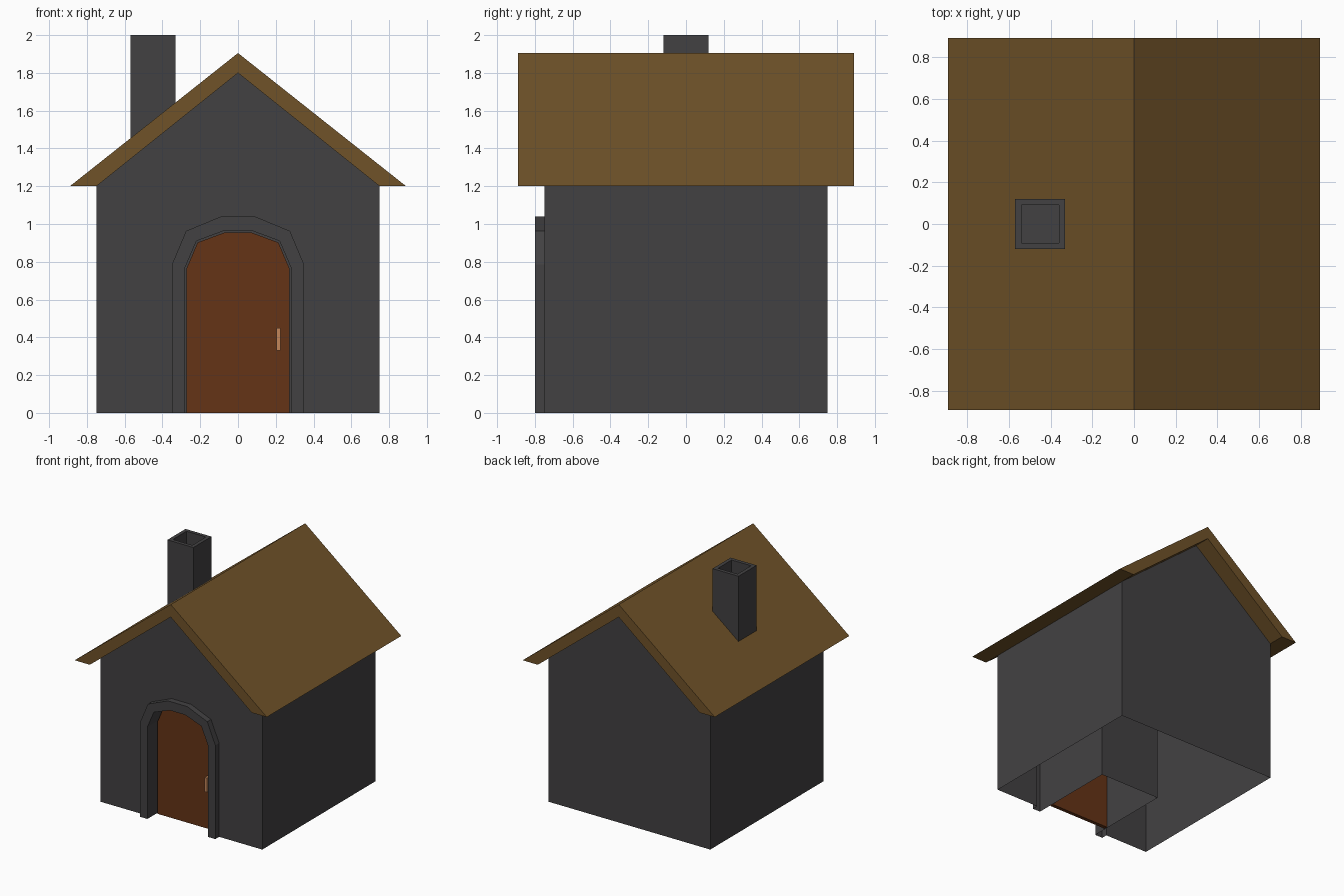
import bpy
import bmesh

if "Cube" in bpy.data.objects:
    bpy.data.objects.remove(bpy.data.objects["Cube"])


def material(name, rgb):
    m = bpy.data.materials.new(name)
    m.diffuse_color = (*rgb, 1)
    m.use_nodes = True
    m.node_tree.nodes["Principled BSDF"].inputs["Base Color"].default_value = m.diffuse_color
    return m


STONE = material("stone_grey", (0.055, 0.053, 0.055))
ROOF = material("roof_brown", (0.16, 0.085, 0.022))
WOOD = material("door_wood", (0.13, 0.033, 0.008))
COPPER = material("copper", (0.55, 0.24, 0.1))


def finish(bm, name, mat):
    bmesh.ops.recalc_face_normals(bm, faces=bm.faces[:])
    mesh = bpy.data.meshes.new(name)
    bm.to_mesh(mesh)
    bm.free()
    mesh.materials.append(mat)
    obj = bpy.data.objects.new(name, mesh)
    bpy.context.collection.objects.link(obj)
    return obj


def row(bm, profile, y):
    """Place an x-z profile at depth y."""
    return [bm.verts.new((x, y, z)) for x, z in profile]


def strip(bm, a, b, closed=False):
    """Join two equal rows of vertices with quads."""
    n = len(a)
    for i in range(n if closed else n - 1):
        j = (i + 1) % n
        bm.faces.new((a[i], a[j], b[j], b[i]))


def mirrored(half):
    """Complete a left half profile with its mirror image."""
    return half + [(-x, z) for x, z in reversed(half) if x != 0]


def prism(name, profile, y0, y1, mat):
    bm = bmesh.new()
    a, b = row(bm, profile, y0), row(bm, profile, y1)
    strip(bm, a, b, closed=True)
    bm.faces.new(a)
    bm.faces.new(b)
    return finish(bm, name, mat)


# Profiles, left bottom over the top to right bottom
gable = mirrored([(-0.75, 0), (-0.75, 1.2), (0, 1.8)])
arch_outer = mirrored([(-0.35, 0), (-0.35, 0.785), (-0.275, 0.963), (-0.09, 1.04)])
arch_inner = mirrored([(-0.28, 0), (-0.28, 0.77), (-0.22, 0.91), (-0.072, 0.965)])
door_shape = mirrored([(-0.272, 0), (-0.272, 0.765), (-0.214, 0.902), (-0.07, 0.955)])

# House shell: open underneath, raised arch surround and deep doorway recess
bm = bmesh.new()
front, back = row(bm, gable, -0.75), row(bm, gable, 0.75)
strip(bm, front, back)
bm.faces.new(back)
rows = [row(bm, p, y) for p, y in ((arch_outer, -0.75), (arch_outer, -0.8),
                                   (arch_inner, -0.8), (arch_inner, -0.05))]
for a, b in zip(rows, rows[1:]):
    strip(bm, a, b)
bm.faces.new(rows[-1])
bm.faces.new(front + rows[0][::-1])
finish(bm, "house_walls", STONE)

# Roof: chevron section with flat eaves
roof = mirrored([(-0.89, 1.2), (0, 1.905)]) + [(0.75, 1.2), (0, 1.8), (-0.75, 1.2)]
prism("roof", roof, -0.89, 0.89, ROOF)

# Door, set back in the doorway
prism("door", door_shape, -0.68, -0.65, WOOD)

# Door handle: bar on two posts, side profile extruded across x
bm = bmesh.new()
side = [(-0.68, 0.33), (-0.73, 0.33), (-0.73, 0.45), (-0.68, 0.45),
        (-0.68, 0.43), (-0.71, 0.43), (-0.71, 0.35), (-0.68, 0.35)]
left, right = ([bm.verts.new((x, y, z)) for y, z in side] for x in (0.203, 0.224))
strip(bm, left, right, closed=True)
bm.faces.new(left)
bm.faces.new(right)
finish(bm, "door_handle", COPPER)

# Chimney: square stack with a sunken flue
bm = bmesh.new()


def square(r, z):
    return [bm.verts.new((-0.45 + sx * r, sy * r, z))
            for sx, sy in ((-1, -1), (1, -1), (1, 1), (-1, 1))]


rings = [square(r, z) for r, z in ((0.12, 1.4), (0.12, 2.0), (0.09, 2.0), (0.09, 1.75))]
for a, b in zip(rings, rings[1:]):
    strip(bm, a, b, closed=True)
bm.faces.new(rings[0])
bm.faces.new(rings[-1])
finish(bm, "chimney", STONE)
